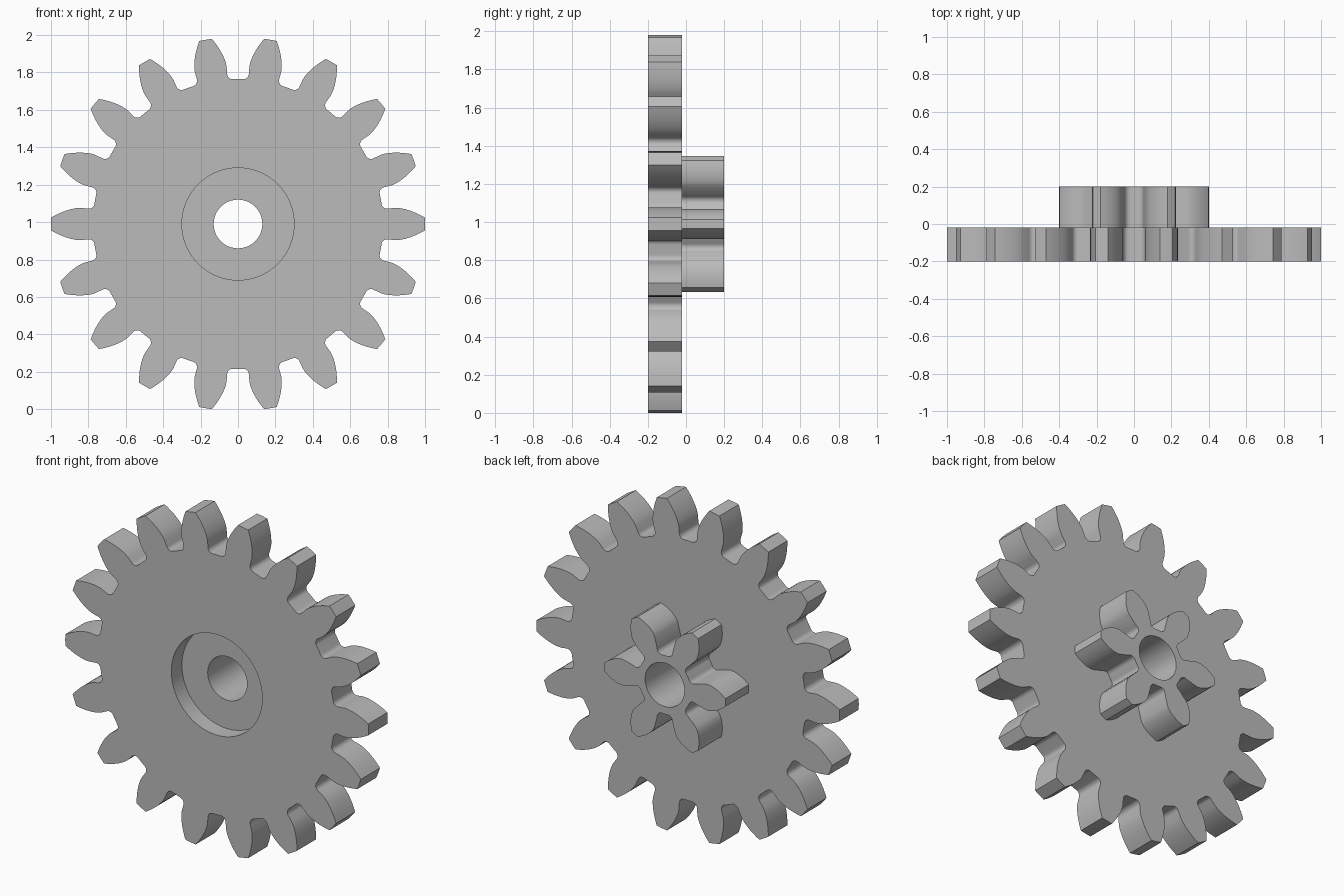
import bpy, bmesh
from math import sin, cos, tan, acos, asin, pi, radians, sqrt
from mathutils import Vector

if "Cube" in bpy.data.objects:
    bpy.data.objects.remove(bpy.data.objects["Cube"])

MODULE = 0.1
FILLET = 0.03
AXLE_HEIGHT = 0.99


def involute(angle):
    return tan(angle) - angle


def gear_outline(teeth, steps=8):
    """Involute gear outline as (x, z) points, first tooth pointing along +x."""
    pitch = MODULE * teeth / 2
    base = pitch * cos(radians(20))
    tip, root = pitch + MODULE, pitch - 1.25 * MODULE
    base_half = pi / (2 * teeth) + involute(radians(20))

    # Half a tooth as (radius, angle from the tooth axis), root to tip
    centre = root + FILLET
    centre_angle = base_half + asin(FILLET / centre)
    turn = pi / 2 + asin(FILLET / centre)
    half = [(root, pi / teeth)]
    for i in range(steps + 1):
        a = pi - (pi - turn + asin(FILLET / centre) * 2) * i / steps
        px, py = centre + FILLET * cos(a), -FILLET * sin(a)
        half.append((sqrt(px * px + py * py), centre_angle + asin(py / sqrt(px * px + py * py))))
    for i in range(steps + 1):
        r = base + (tip - base) * i / steps
        half.append((r, base_half - involute(acos(base / r))))

    # Mirror the flank, then repeat the tooth around the axle
    tooth = [(r, -a) for r, a in half] + [(tip, 0)] + [(r, a) for r, a in half[:0:-1]]
    return [(r * cos(a + k * 2 * pi / teeth), r * sin(a + k * 2 * pi / teeth))
            for k in range(teeth) for r, a in tooth]


def circle(radius, sides=64):
    return [(radius * cos(2 * pi * i / sides), radius * sin(2 * pi * i / sides))
            for i in range(sides)]


def build_body(name, sections, material):
    """Closed solid joining a cycle of (outline, y) loops with walls and flat faces."""
    bm = bmesh.new()
    loops = []
    for outline, y in sections:
        verts = [bm.verts.new((x, y, z + AXLE_HEIGHT)) for x, z in outline]
        edges = [bm.edges.new((verts[i - 1], verts[i])) for i in range(len(verts))]
        loops.append((verts, edges))
    for k in range(len(loops)):
        (va, ea), (vb, eb) = loops[k - 1], loops[k]
        if len(va) == len(vb):
            for i in range(len(va)):
                bm.faces.new((va[i - 1], va[i], vb[i], vb[i - 1]))
        else:
            bmesh.ops.triangle_fill(bm, edges=ea + eb, use_beauty=True,
                                    normal=Vector((0, 1, 0)))
    bmesh.ops.recalc_face_normals(bm, faces=bm.faces)
    mesh = bpy.data.meshes.new(name)
    bm.to_mesh(mesh)
    bm.free()
    mesh.materials.append(material)
    body = bpy.data.objects.new(name, mesh)
    bpy.context.collection.objects.link(body)
    bpy.ops.object.select_all(action='DESELECT')
    body.select_set(True)
    bpy.context.view_layer.objects.active = body
    bpy.ops.object.shade_smooth_by_angle(angle=radians(25))


grey = bpy.data.materials.new("plain_grey")
grey.use_nodes = True
grey.diffuse_color = (0.5, 0.5, 0.5, 1)
grey.node_tree.nodes["Principled BSDF"].inputs["Base Color"].default_value = (0.5, 0.5, 0.5, 1)

# Large wheel with a round front recess, small pinion behind, bore through both
wheel, pinion = gear_outline(18), gear_outline(6)
recess, bore = circle(0.30), circle(0.13)
build_body("wheel_and_pinion", [
    (wheel, -0.2), (recess, -0.2), (recess, -0.1), (bore, -0.1),
    (bore, 0.2), (pinion, 0.2), (pinion, -0.02), (wheel, -0.02),
], grey)
